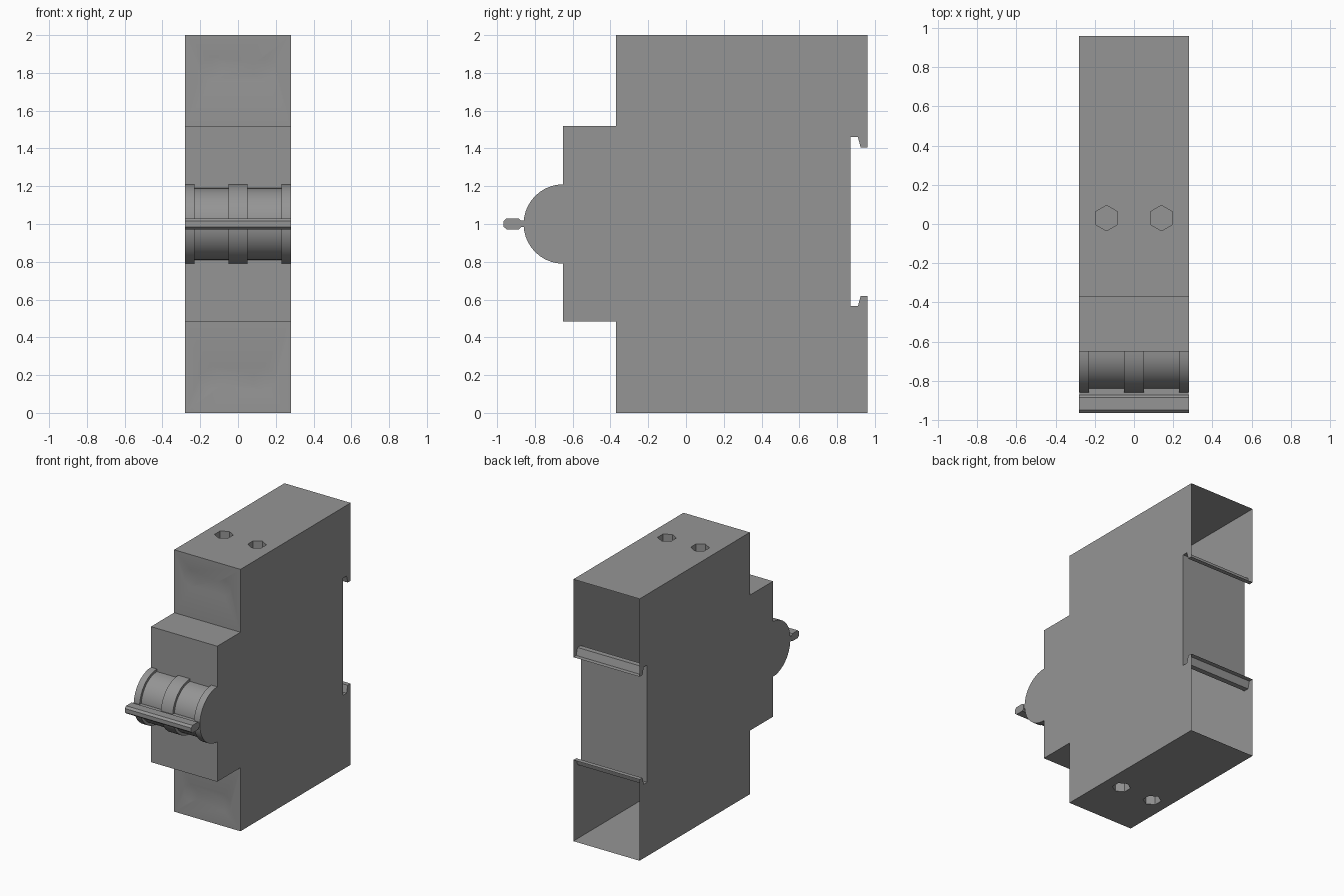
import bpy, bmesh, math
from mathutils import Matrix, Vector

if "Cube" in bpy.data.objects:
    bpy.data.objects.remove(bpy.data.objects["Cube"], do_unlink=True)

grey = bpy.data.materials.new("plain_grey")
grey.use_nodes = True
colour = (0.3, 0.3, 0.3, 1)
grey.diffuse_color = colour
grey.node_tree.nodes["Principled BSDF"].inputs["Base Color"].default_value = colour

HALF = 0.28


def add_object(name, bm):
    bmesh.ops.recalc_face_normals(bm, faces=bm.faces)
    mesh = bpy.data.meshes.new(name)
    bm.to_mesh(mesh)
    bm.free()
    mesh.materials.append(grey)
    obj = bpy.data.objects.new(name, mesh)
    bpy.context.collection.objects.link(obj)
    return obj


def extrude_profile(bm, points, x0, x1):
    """Solid from a (y, z) outline, stretched from x0 to x1."""
    face = bm.faces.new([bm.verts.new((x0, y, z)) for y, z in points])
    out = bmesh.ops.extrude_face_region(bm, geom=[face])
    moved = [v for v in out["geom"] if isinstance(v, bmesh.types.BMVert)]
    bmesh.ops.translate(bm, verts=moved, vec=(x1 - x0, 0, 0))


def smooth(obj):
    bpy.ops.object.select_all(action="DESELECT")
    obj.select_set(True)
    bpy.context.view_layer.objects.active = obj
    bpy.ops.object.shade_smooth_by_angle(angle=math.radians(30))


# Housing outline: stepped front, rail slot with two hooked lips at the back
upper = [(0.87, 1.46), (0.91, 1.46), (0.925, 1.405), (0.96, 1.405), (0.96, 2),
         (-0.37, 2), (-0.37, 1.52), (-0.65, 1.52)]
lower = [(-0.65, 0.485), (-0.37, 0.485), (-0.37, 0), (0.96, 0), (0.96, 0.62),
         (0.925, 0.62), (0.91, 0.565), (0.87, 0.565)]
bm = bmesh.new()
extrude_profile(bm, upper + lower, -HALF, HALF)
housing = add_object("housing", bm)

# Cutters: hexagonal terminal holes above and below, faint dimples in front
bm = bmesh.new()
for x in (-0.14, 0.14):
    for z in (0, 2):
        bmesh.ops.create_cone(
            bm, cap_ends=True, segments=6, radius1=0.065, radius2=0.065, depth=0.24,
            matrix=Matrix.Translation((x, 0.03, z)))
    for z in (0.18, 1.82):
        bmesh.ops.create_cone(
            bm, cap_ends=True, segments=6, radius1=0.13, radius2=0, depth=0.02,
            matrix=Matrix.Translation((x, -0.37, z)) @ Matrix.Rotation(-math.pi / 2, 4, "X"))
cutter = add_object("hole_cutter", bm)
cutter.hide_render = True
cut = housing.modifiers.new("holes", "BOOLEAN")
cut.object = cutter
cut.solver = "EXACT"
bpy.context.view_layer.update()
result = bpy.data.meshes.new_from_object(
    housing.evaluated_get(bpy.context.evaluated_depsgraph_get()))
housing.modifiers.clear()
housing.data = result
bpy.data.objects.remove(cutter, do_unlink=True)

# The housing is a hollow shell, open at the back above and below the rail
bm = bmesh.new()
bm.from_mesh(result)
bm.normal_update()
back = [f for f in bm.faces if f.normal.y > 0.9 and f.calc_center_median().y > 0.95]
bmesh.ops.delete(bm, geom=back, context="FACES")
bm.to_mesh(result)
bm.free()
smooth(housing)

# Rotary drum: three raised rims with two lower bands between them
bm = bmesh.new()
stops = [-HALF, -0.23, -0.05, 0.05, 0.23, HALF]
for i, (x0, x1) in enumerate(zip(stops, stops[1:])):
    radius = 0.19 if i % 2 else 0.21
    arc = [math.pi * k / 20 for k in range(21)]
    extrude_profile(bm, [(-0.65 - radius * math.sin(a), 1 + radius * math.cos(a))
                         for a in arc], x0, x1)
smooth(add_object("switch_drum", bm))

# Toggle bar with chamfered corners, on a thin neck
bm = bmesh.new()
extrude_profile(bm, [(-0.965, 0.985), (-0.95, 0.972), (-0.885, 0.972), (-0.87, 0.985),
                     (-0.87, 1.015), (-0.885, 1.03), (-0.95, 1.03), (-0.965, 1.015)],
                -HALF, HALF)
add_object("toggle_bar", bm)
bm = bmesh.new()
extrude_profile(bm, [(-0.875, 0.983), (-0.83, 0.983), (-0.83, 1.018), (-0.875, 1.018)],
                -HALF + 0.002, HALF - 0.002)
add_object("toggle_neck", bm)
